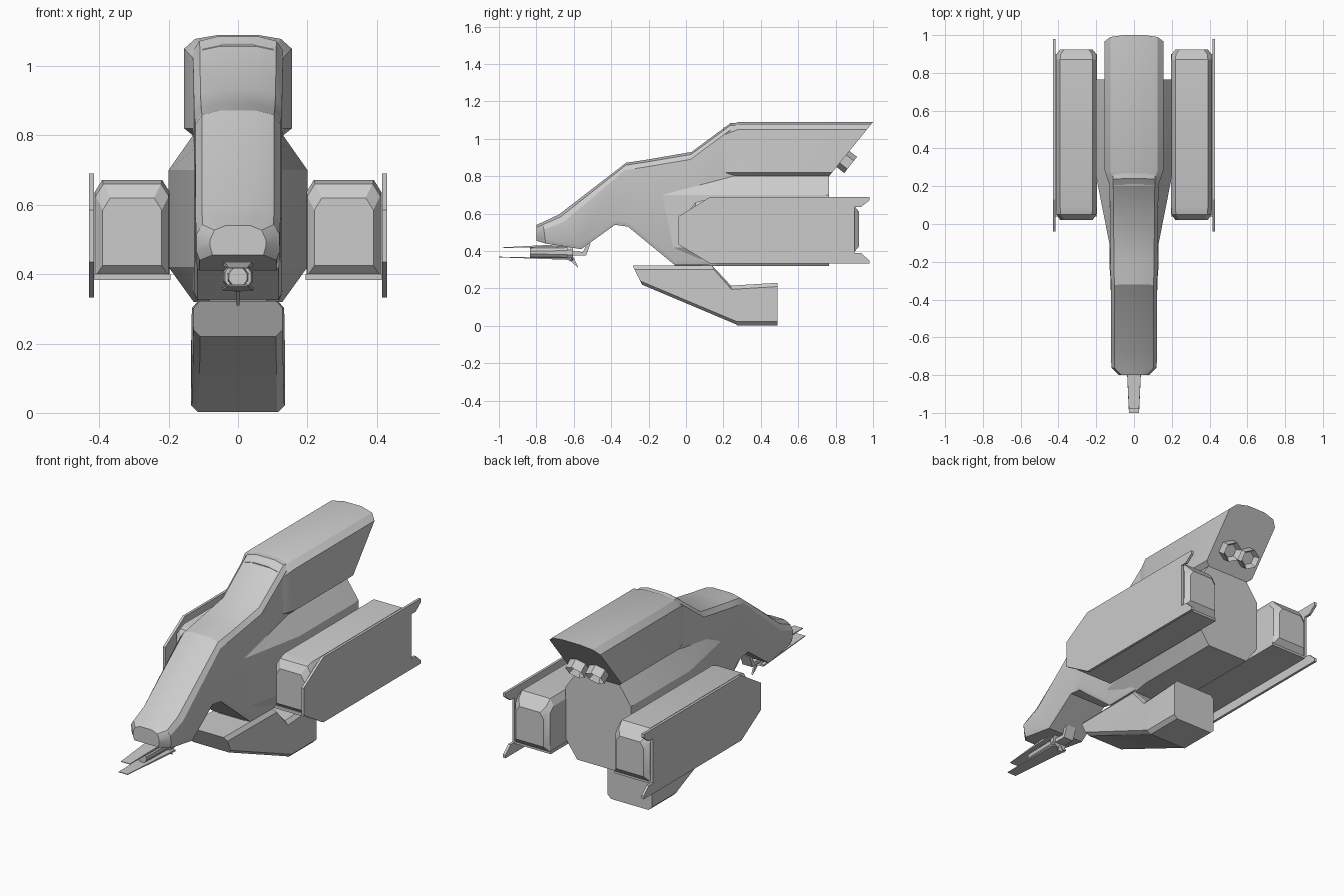
import bpy, bmesh
from math import pi, atan2
from mathutils import Vector, Matrix

if "Cube" in bpy.data.objects:
    bpy.data.objects.remove(bpy.data.objects["Cube"])


def finish(name, bm, mirror=False, bevel=0, angle=28):
    bmesh.ops.recalc_face_normals(bm, faces=bm.faces)
    me = bpy.data.meshes.new(name)
    bm.to_mesh(me)
    bm.free()
    ob = bpy.data.objects.new(name, me)
    bpy.context.collection.objects.link(ob)
    bpy.ops.object.select_all(action='DESELECT')
    ob.select_set(True)
    bpy.context.view_layer.objects.active = ob
    bpy.ops.object.shade_smooth_by_angle(angle=angle * pi / 180)
    if bevel:
        m = ob.modifiers.new("bevel", 'BEVEL')
        m.width, m.segments = bevel, 1
    if mirror:
        m = ob.modifiers.new("mirror", 'MIRROR')
        m.use_axis = (True, False, False)
    return ob


def loft(name, half, sections, **kw):
    """half: (width factor, 0 bottom / 1 top, height offset), bottom to top.
    sections: (top y, top z, bottom y, bottom z, half width)."""
    bm = bmesh.new()
    rings = []
    for ty, tz, by, bz, w in sections:
        pts = []
        for fx, side, dz in half:
            z = (tz if side else bz) + dz
            y = by + (ty - by) * (z - bz) / (tz - bz)
            pts.append((fx * w, y, z))
        pts += [(-x, y, z) for x, y, z in reversed(pts)]
        rings.append([bm.verts.new(p) for p in pts])
    n = len(rings[0])
    for a, b in zip(rings, rings[1:]):
        for i in range(n):
            j = (i + 1) % n
            bm.faces.new((a[i], a[j], b[j], b[i]))
    bm.faces.new(rings[0])
    bm.faces.new(rings[-1])
    return finish(name, bm, **kw)


def plate(name, profile, x0, x1, **kw):
    """Side profile (y, z) extruded along x."""
    bm = bmesh.new()
    f = bm.faces.new([bm.verts.new((x0, y, z)) for y, z in profile])
    g = bmesh.ops.extrude_face_region(bm, geom=[f])
    bmesh.ops.translate(bm, vec=(x1 - x0, 0, 0),
                        verts=[v for v in g['geom'] if isinstance(v, bmesh.types.BMVert)])
    return finish(name, bm, **kw)


# Nose, neck and back
loft("neck_and_nose",
     [(0.92, 0, 0), (1, 0, 0.025), (1, 1, -0.04), (0.85, 1, -0.013), (0.45, 1, 0)],
     [(-0.80, 0.54, -0.80, 0.455, 0.08), (-0.765, 0.555, -0.75, 0.44, 0.12),
      (-0.68, 0.595, -0.56, 0.41, 0.122), (-0.32, 0.872, -0.38, 0.54, 0.122),
      (-0.20, 0.89, -0.31, 0.53, 0.125), (0.03, 0.93, -0.06, 0.325, 0.127),
      (0.24, 1.085, 0.12, 0.325, 0.13), (0.30, 1.085, 0.30, 0.33, 0.13)])

# Wide lower hull
loft("lower_hull",
     [(0.64, 0, 0), (1, 0, 0.10), (1, 1, -0.10), (0.65, 1, 0)],
     [(-0.15, 0.80, -0.06, 0.32, 0.125), (0.25, 0.80, 0.25, 0.32, 0.20),
      (0.765, 0.80, 0.765, 0.32, 0.20)])

# Raised tail block with slanted rear
loft("tail_block",
     [(0.84, 0, 0), (1, 0, 0.02), (1, 1, -0.04), (0.8, 1, -0.012), (0.35, 1, 0)],
     [(0.20, 1.06, 0.20, 0.80, 0.127), (0.28, 1.09, 0.28, 0.80, 0.155),
      (1.0, 1.09, 0.765, 0.80, 0.155)])

# Twin rear exhausts: hollow hexagons pointing back and down
bm = bmesh.new()
aim = Vector((0, 0.78, -0.62))
mat = Matrix.Translation(Vector((0.06, 0.88, 0.86)) - aim * 0.05) @ aim.to_track_quat('Z', 'Y').to_matrix().to_4x4()
bmesh.ops.create_cone(bm, cap_ends=True, segments=6, radius1=0.055, radius2=0.055, depth=0.10, matrix=mat)
cap = max(bm.faces, key=lambda f: f.calc_center_median().dot(aim))
bmesh.ops.inset_region(bm, faces=[cap], thickness=0.018)
bmesh.ops.translate(bm, verts=cap.verts, vec=-aim * 0.03)
finish("exhausts", bm, mirror=True)

# Side engine boxes with chamfered ends
bm = bmesh.new()
rings = []
for y, s, top in ((0.02, 0.085, 0.62), (0.05, 0.105, 0.66), (0.09, 0.108, 0.672),
                  (0.87, 0.108, 0.672), (0.90, 0.105, 0.64), (0.925, 0.085, 0.61)):
    low = 0.395 if 0.03 < y < 0.91 else 0.425
    half = [(s, low), (s, top - 0.035), (s - 0.022, top)]
    pts = half + [(-x, z) for x, z in reversed(half)]
    rings.append([bm.verts.new((0.305 + x, y, z)) for x, z in pts])
for a, b in zip(rings, rings[1:]):
    for i in range(6):
        bm.faces.new((a[i], a[(i + 1) % 6], b[(i + 1) % 6], b[i]))
bm.faces.new(rings[0])
bm.faces.new(rings[-1])
finish("engine_boxes", bm, mirror=True)
plate("engine_floor", [(0.04, 0.383), (0.90, 0.383), (0.90, 0.40), (0.04, 0.40)],
      0.195, 0.416, mirror=True)

# Outer armour plates
plate("outer_plates",
      [(-0.04, 0.435), (-0.04, 0.585), (0.13, 0.69), (0.98, 0.69), (0.98, 0.67), (0.935, 0.635),
       (0.90, 0.635), (0.90, 0.39), (0.935, 0.39), (0.98, 0.35), (0.98, 0.332), (0.13, 0.332)],
      0.415, 0.429, mirror=True)

# Belly pod
loft("belly_pod",
     [(0.85, 0, 0), (1, 0, 0.02), (1, 1, -0.02), (0.87, 1, 0)],
     [(-0.285, 0.322, -0.235, 0.22, 0.128), (0.14, 0.322, 0.27, 0.007, 0.133),
      (0.24, 0.215, 0.275, 0.002, 0.135), (0.49, 0.23, 0.49, 0.002, 0.135)])

# Chin gun: round housing, two tapered blades, bracket and spike
bm = bmesh.new()
axis = Matrix.Rotation(pi / 2, 4, 'X')
for y, r1, r2, d in ((-0.73, 0.032, 0.028, 0.21), (-0.62, 0.045, 0.04, 0.03)):
    bmesh.ops.create_cone(bm, cap_ends=True, segments=10, radius1=r1, radius2=r2, depth=d,
                          matrix=Matrix.Translation((0, y, 0.392)) @ axis)
finish("gun_housing", bm)
for name, y0, z0, z1, t in (("upper_blade", -0.98, 0.418, 0.432, 0.012),
                            ("lower_blade", -1.0, 0.368, 0.357, 0.008)):
    bm = bmesh.new()
    bmesh.ops.create_cube(bm, size=1)
    for v in bm.verts:
        front = v.co.y < 0
        w = 0.027 if front else 0.045
        thick = 0.003 if front else t
        v.co = (2 * v.co.x * w, y0 if front else -0.61, (z0 if front else z1) + v.co.z * 2 * thick * 0.6)
    finish(name, bm)
plate("gun_bracket", [(-0.61, 0.375), (-0.535, 0.375), (-0.51, 0.44), (-0.53, 0.44), (-0.55, 0.395), (-0.61, 0.40)],
      -0.03, 0.03)
plate("gun_spike", [(-0.64, 0.365), (-0.575, 0.31), (-0.60, 0.365)], -0.005, 0.005)
